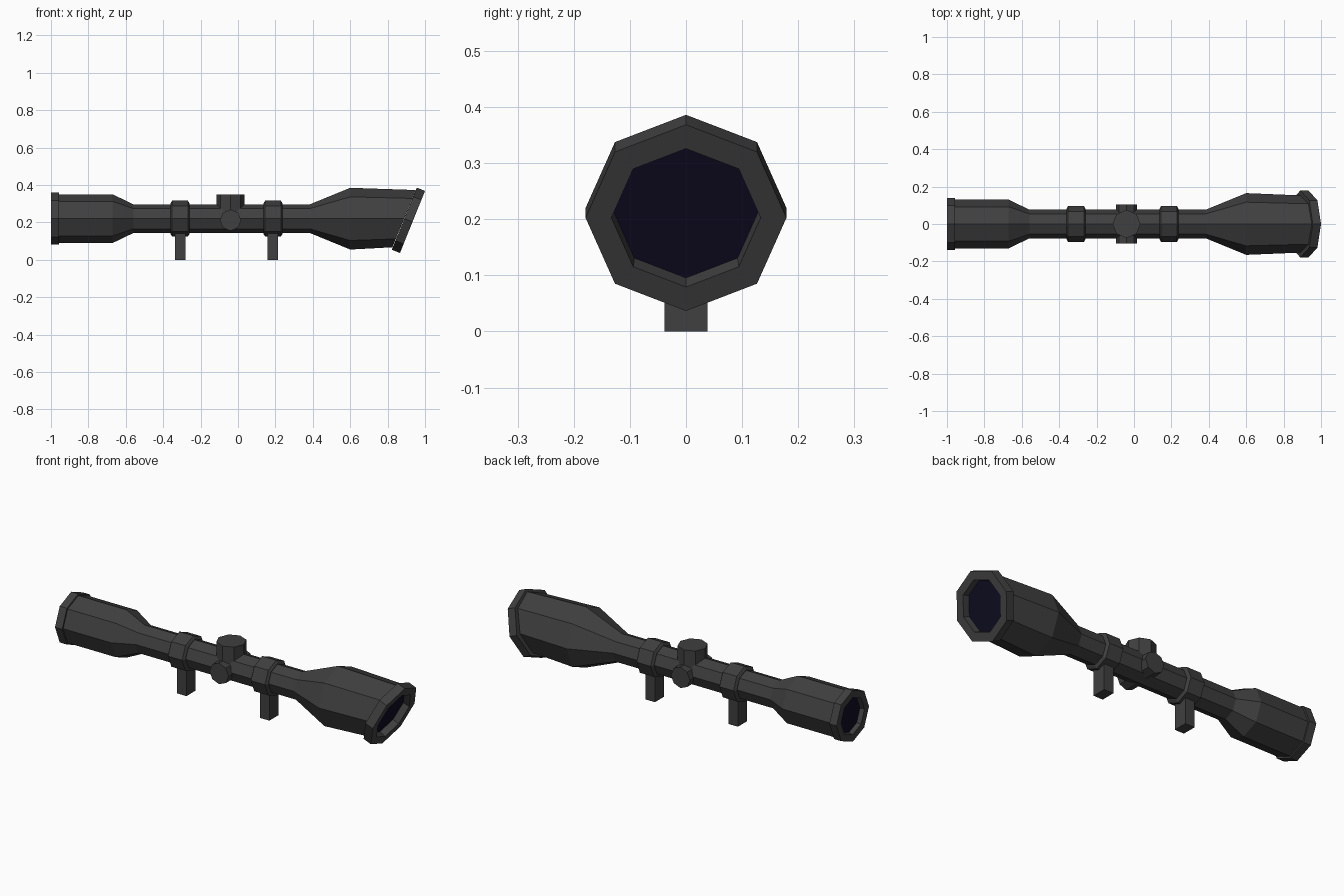
import bpy, bmesh, math
from mathutils import Matrix, Vector

cube = bpy.data.objects.get("Cube")
if cube:
    bpy.data.objects.remove(cube)

AXIS_Z = 0.22
SIDES = 8


def material(name, colour):
    m = bpy.data.materials.new(name)
    m.use_nodes = True
    m.diffuse_color = (*colour, 1)
    m.node_tree.nodes["Principled BSDF"].inputs["Base Color"].default_value = (*colour, 1)
    return m


metal = material("dark grey metal", (0.05, 0.05, 0.05))
glass = material("dark blue glass", (0.005, 0.004, 0.016))


def lathe(name, profile, matrix, lens=False, slant=0.0):
    """Eight-sided solid around local x from (x, radius) stations, capped at both ends.
    With lens, the last cap is glass; slant shears the last station along x."""
    bm = bmesh.new()
    rings = []
    for i, (x, r) in enumerate(profile):
        shear = slant if i == len(profile) - 1 else 0
        ring = []
        for k in range(SIDES):
            a = math.tau * k / SIDES
            y, z = r * math.sin(a), r * math.cos(a)
            ring.append(bm.verts.new((x + shear * z, y, z)))
        rings.append(ring)
    for a, b in zip(rings, rings[1:]):
        for k in range(SIDES):
            n = (k + 1) % SIDES
            bm.faces.new((a[k], a[n], b[n], b[k]))
    bm.faces.new(rings[0])
    end = bm.faces.new(rings[-1])
    bmesh.ops.recalc_face_normals(bm, faces=bm.faces)
    if lens:
        end.material_index = 1
    return finish(name, bm, matrix)


def finish(name, bm, matrix):
    mesh = bpy.data.meshes.new(name)
    bm.to_mesh(mesh)
    bm.free()
    mesh.materials.append(metal)
    mesh.materials.append(glass)
    obj = bpy.data.objects.new(name, mesh)
    obj.matrix_world = matrix
    bpy.context.collection.objects.link(obj)
    return obj


def at(x, y=0, z=AXIS_Z):
    return Matrix.Translation(Vector((x, y, z)))


# Main tube with eyepiece bell and slant-cut objective bell
lathe("scope_tube",
      [(-0.96, 0.13), (-0.67, 0.13), (-0.56, 0.077), (0.385, 0.077),
       (0.6, 0.165), (0.888, 0.153)], at(0), slant=0.41)

# Slanted objective rim with recessed lens
lathe("objective_rim",
      [(-0.047, 0.179), (0, 0.179), (0, 0.133), (-0.036, 0.13)],
      at(0.933, z=0.2025) @ Matrix.Rotation(0.384, 4, "Y"), lens=True)

# Eyepiece rim with recessed lens, facing -x
lathe("eyepiece_rim",
      [(-0.043, 0.139), (0, 0.139), (0, 0.1), (-0.025, 0.097)],
      at(-1) @ Matrix.Rotation(math.pi, 4, "Z"), lens=True)

# Mounting rings and their posts
for name, x in (("rear", -0.31), ("front", 0.187)):
    lathe(name + "_ring",
          [(-0.05, 0.083), (-0.042, 0.096), (0.042, 0.096), (0.05, 0.083)], at(x))
    bm = bmesh.new()
    bmesh.ops.create_cube(bm, size=1, matrix=Matrix.Diagonal((0.056, 0.077, 0.15, 1)))
    finish(name + "_post", bm, at(x, z=0.075))

# Top turret, and one adjustment knob on each side
lathe("top_turret", [(0, 0.075), (0.13, 0.075)],
      at(-0.04) @ Matrix.Rotation(-math.pi / 2, 4, "Y"))
lathe("side_knobs", [(-0.105, 0.057), (0.105, 0.057)],
      at(-0.04, z=0.212) @ Matrix.Rotation(math.pi / 2, 4, "Z"))
